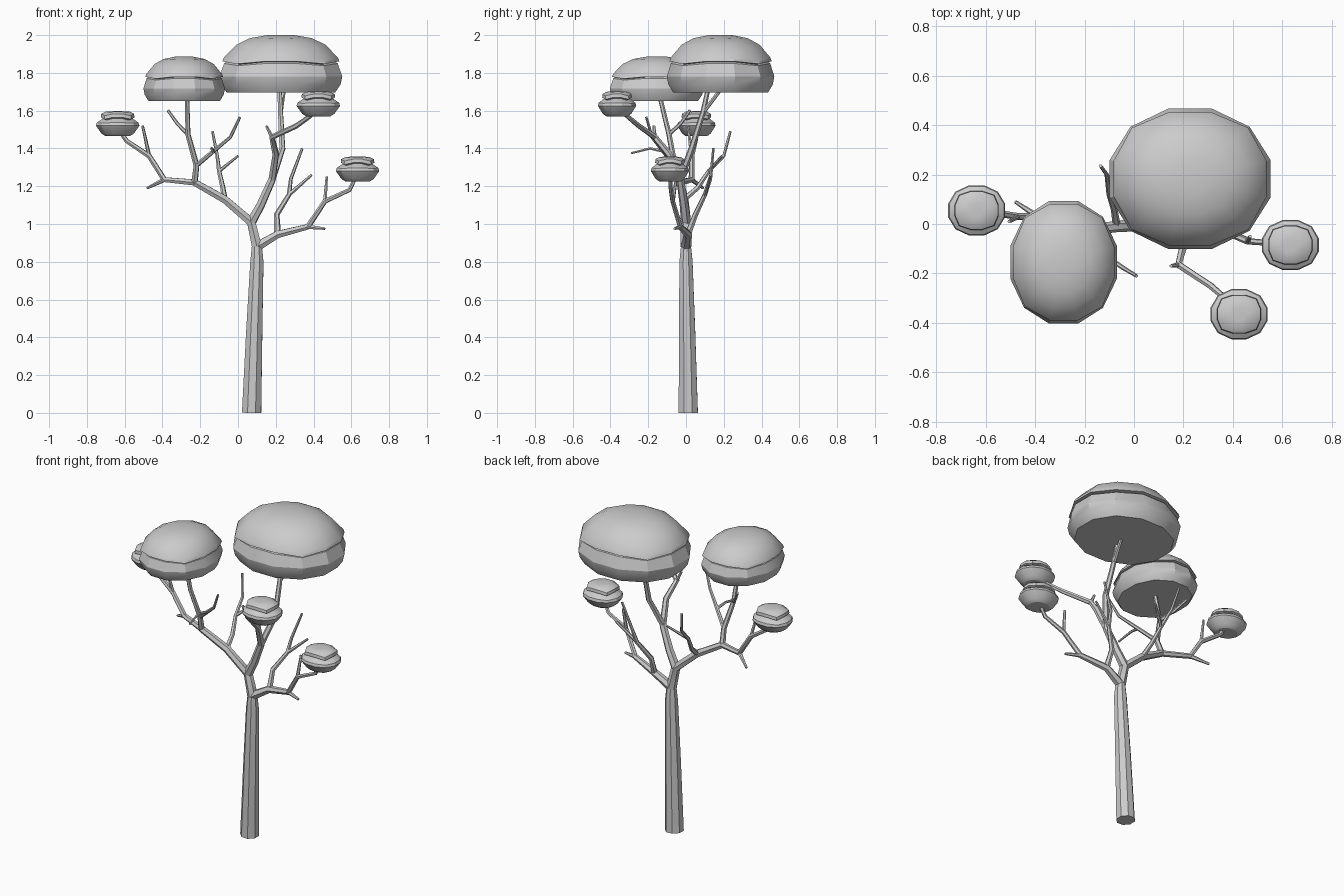
import bpy, bmesh
from math import cos, sin, pi, radians

cube = bpy.data.objects.get("Cube")
if cube:
    bpy.data.objects.remove(cube, do_unlink=True)

grey = bpy.data.materials.new("plain grey")
grey.use_nodes = True
grey.diffuse_color = (0.6, 0.6, 0.6, 1)
grey.node_tree.nodes["Principled BSDF"].inputs["Base Color"].default_value = grey.diffuse_color


def shade(obj, angle):
    bpy.ops.object.select_all(action="DESELECT")
    obj.select_set(True)
    bpy.context.view_layer.objects.active = obj
    if obj.type == "CURVE":
        bpy.ops.object.convert(target="MESH")
    bpy.ops.object.shade_smooth_by_angle(angle=radians(angle))


def limb(name, start_radius, end_radius, *points, sides=6):
    """Tapered tube along a path; the taper runs evenly from point to point."""
    curve = bpy.data.curves.new(name, "CURVE")
    curve.dimensions = "3D"
    curve.bevel_depth = 1
    curve.bevel_resolution = (sides - 4) // 2
    curve.use_fill_caps = True
    spline = curve.splines.new("POLY")
    spline.points.add(len(points) - 1)
    for i, (point, co) in enumerate(zip(spline.points, points)):
        t = i / (len(points) - 1)
        point.co = (*co, 1)
        point.radius = start_radius + (end_radius - start_radius) * t
    curve.materials.append(grey)
    obj = bpy.data.objects.new(name, curve)
    bpy.context.collection.objects.link(obj)
    shade(obj, 40)


def canopy(name, centre, size, profile, sides=12):
    """Stacked rounded-square rings: (radius, height, squareness, corner dip)."""
    bm = bmesh.new()
    rings = []
    for radius, height, power, dip in profile:
        ring = []
        for k in range(sides):
            a = 2 * pi * (k + 0.5) / sides
            r = radius * (abs(cos(a)) ** power + abs(sin(a)) ** power) ** (-1 / power)
            z = height - dip * sin(2 * a) ** 2
            ring.append(bm.verts.new((centre[0] + size[0] * r * cos(a),
                                      centre[1] + size[1] * r * sin(a),
                                      centre[2] + size[2] * z)))
        rings.append(ring)
    for low, high in zip(rings, rings[1:]):
        for k in range(sides):
            n = (k + 1) % sides
            bm.faces.new((low[k], low[n], high[n], high[k]))
    bm.faces.new(rings[0][::-1])
    bm.faces.new(rings[-1])
    mesh = bpy.data.meshes.new(name)
    bm.to_mesh(mesh)
    bm.free()
    mesh.materials.append(grey)
    obj = bpy.data.objects.new(name, mesh)
    bpy.context.collection.objects.link(obj)
    shade(obj, 28)


# Trunk
fork = (.1, 0, .88)
limb("trunk", .055, .029, (.072, .012, 0), (.086, .006, .43), (.1, 0, .8), fork, sides=8)

# Left limb, out to the small left canopy
crotch = (.07, 0, 1.01)
left_knee = (-.07, -.01, 1.13)
left_node = (-.23, -.03, 1.22)
left_split = (-.39, .03, 1.235)
left_elbow = (-.47, .03, 1.36)
limb("left_limb", .03, .02, fork, crotch, left_knee, left_node)
limb("left_arm", .018, .011, left_node, left_split, left_elbow, (-.59, .05, 1.44), (-.63, .055, 1.5))
limb("left_low_twig", .013, .007, left_split, (-.48, .09, 1.19))
limb("left_high_twig", .011, .007, left_elbow, (-.505, .01, 1.52))

# Branches carrying the left canopy
riser_node = (-.22, -.06, 1.31)
riser_top = (-.265, -.09, 1.475)
inner_node = (-.13, -.12, 1.385)
limb("left_riser", .018, .012, left_node, riser_node, riser_top, (-.27, -.14, 1.68))
limb("left_riser_twig", .011, .008, riser_top, (-.32, -.03, 1.53), (-.37, .02, 1.6))
limb("left_inner_branch", .013, .007, riser_node, inner_node, (-.04, -.18, 1.46), (.01, -.21, 1.565))
limb("left_front_twig", .009, .006, inner_node, (-.14, -.19, 1.4), (-.13, -.29, 1.375))

# Rear branch from the left knee
rear_node = (-.1, .12, 1.28)
limb("rear_branch", .016, .007, left_knee, (-.08, .06, 1.19), rear_node, (-.11, .2, 1.36), (-.135, .235, 1.49))
limb("rear_twig", .01, .006, rear_node, (0, .19, 1.36))

# Centre limb and the branch to the front canopy
centre_node = (.18, -.03, 1.235)
front_node = (.18, -.165, 1.46)
limb("centre_limb", .027, .021, crotch, (.12, -.01, 1.1), centre_node)
limb("front_branch", .02, .01, centre_node, (.2, -.09, 1.37), front_node,
     (.31, -.25, 1.52), (.38, -.31, 1.57), (.42, -.36, 1.61))
limb("front_twig", .011, .007, front_node, (.15, -.17, 1.52))

# Branch carrying the main canopy
top_node = (.225, .09, 1.59)
limb("top_branch", .019, .012, centre_node, (.235, .03, 1.4), top_node, (.22, .12, 1.73))
limb("top_twig", .012, .01, top_node, (.245, .19, 1.72))

# Right limb, out to the small right canopy
right_node = (.21, .01, .945)
right_split = (.37, -.03, .985)
right_elbow = (.46, -.07, 1.12)
limb("right_limb", .028, .016, fork, right_node, right_split)
limb("right_arm", .015, .01, right_split, right_elbow, (.59, -.08, 1.18), (.63, -.085, 1.26))
limb("right_low_twig", .013, .007, right_split, (.46, -.06, .975))
limb("right_high_twig", .011, .007, right_elbow, (.47, -.05, 1.25))

# Rear branch on the right
right_rear = (.27, .1, 1.155)
limb("right_rear_branch", .018, .007, right_node, (.205, .05, 1.05), right_rear, (.28, .13, 1.24), (.34, .145, 1.4))
limb("right_rear_twig", .012, .007, right_rear, (.39, .13, 1.26))

# Canopies: a domed cap overlapping a wider cushion
broad = ((.88, 0, 2.1, 0), (.97, .14, 2.1, 0), (1, .28, 2.1, 0), (.92, .52, 2.2, .05), (.88, .55, 2.3, .06),
         (.94, .56, 2.4, .06), (.92, .62, 2.4, .06), (.72, .84, 2.3, .03), (.5, .95, 2.2, .01), (.22, 1, 2, 0))
small = ((.55, 0, 2.2, 0), (.74, .1, 2.2, 0), (1, .42, 2.2, 0), (.96, .55, 2.2, .03), (.66, .74, 2.6, .1),
         (.76, .78, 3, .1), (.74, .92, 3, .1), (.55, .99, 3, .03), (.25, 1, 2.4, 0))
canopy("main_canopy", (.227, .183, 1.695), (.335, .293, .305), broad)
canopy("left_canopy", (-.285, -.155, 1.652), (.222, .256, .234), broad)
for name, centre in (("small_left_canopy", (-.637, .055, 1.465)),
                     ("small_front_canopy", (.425, -.365, 1.57)),
                     ("small_right_canopy", (.633, -.085, 1.225))):
    canopy(name, centre, (.118, .104, .132), small)
